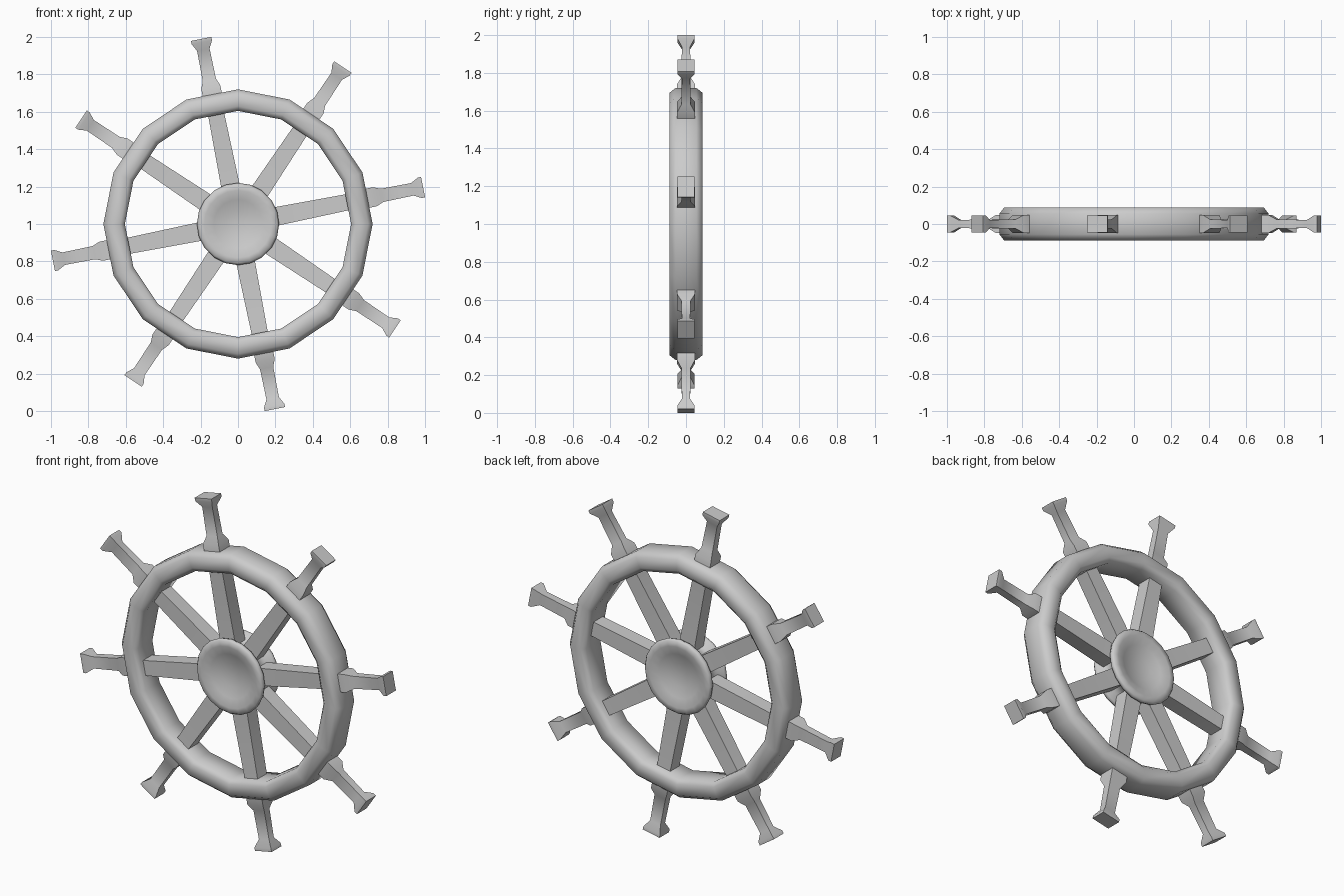
import bpy, bmesh, math
from mathutils import Vector, Matrix

if "Cube" in bpy.data.objects:
    bpy.data.objects.remove(bpy.data.objects["Cube"])

CENTRE = Vector((0, 0, 1))


def finish(name, bm, angle):
    bmesh.ops.remove_doubles(bm, verts=bm.verts, dist=1e-5)
    bmesh.ops.recalc_face_normals(bm, faces=bm.faces)
    me = bpy.data.meshes.new(name)
    bm.to_mesh(me)
    bm.free()
    ob = bpy.data.objects.new(name, me)
    bpy.context.collection.objects.link(ob)
    bpy.ops.object.select_all(action='DESELECT')
    ob.select_set(True)
    bpy.context.view_layer.objects.active = ob
    bpy.ops.object.shade_smooth_by_angle(angle=math.radians(angle))
    return ob


def lathe(name, profile, sides, closed, angle):
    """Spin an (r, y) profile around the wheel's y axis."""
    bm = bmesh.new()
    rings = []
    for i in range(sides):
        a = 2 * math.pi * i / sides
        rings.append([bm.verts.new(CENTRE + Vector((r * math.cos(a), y, r * math.sin(a))))
                      for r, y in profile])
    n = len(profile)
    for i in range(sides):
        p, q = rings[i], rings[(i + 1) % sides]
        for j in range(n if closed else n - 1):
            k = (j + 1) % n
            bm.faces.new((p[j], p[k], q[k], q[j]))
    # merging the pole points collapses the end quads to triangles
    return finish(name, bm, angle)


# Sixteen-sided rim with softened corners
rim_half = [(0.605, 0.065), (0.63, 0.087), (0.695, 0.087), (0.72, 0.055)]
lathe("rim", rim_half + [(r, -y) for r, y in reversed(rim_half)], 16, True, 70)

# Spool-shaped hub with dished faces
hub_half = [(0, 0.045), (0.07, 0.05), (0.13, 0.068), (0.18, 0.085),
            (0.21, 0.083), (0.22, 0.07), (0.215, 0.055), (0.18, 0.042)]
lathe("hub", hub_half + [(r, -y) for r, y in reversed(hub_half)], 20, False, 70)

# Spoke with collar and flared handle: (radius, half width, half depth)
STATIONS = [(0.14, 0.051, 0.045), (0.62, 0.043, 0.043), (0.66, 0.052, 0.047),
            (0.745, 0.052, 0.047), (0.785, 0.036, 0.024),
            (0.95, 0.034, 0.022), (0.99, 0.055, 0.045), (1.009, 0.056, 0.045)]
for s in range(8):
    bm = bmesh.new()
    turn = Matrix.Translation(CENTRE) @ Matrix.Rotation(-math.radians(11.25 + 45 * s), 4, 'Y')
    loops = [[bm.verts.new(turn @ Vector((r, sy * d, sz * w)))
              for sy, sz in ((-1, -1), (1, -1), (1, 1), (-1, 1))] for r, w, d in STATIONS]
    for p, q in zip(loops, loops[1:]):
        for j in range(4):
            k = (j + 1) % 4
            bm.faces.new((p[j], p[k], q[k], q[j]))
    bm.faces.new(loops[0])
    bm.faces.new(loops[-1])
    finish(f"spoke_{s + 1}", bm, 60)
